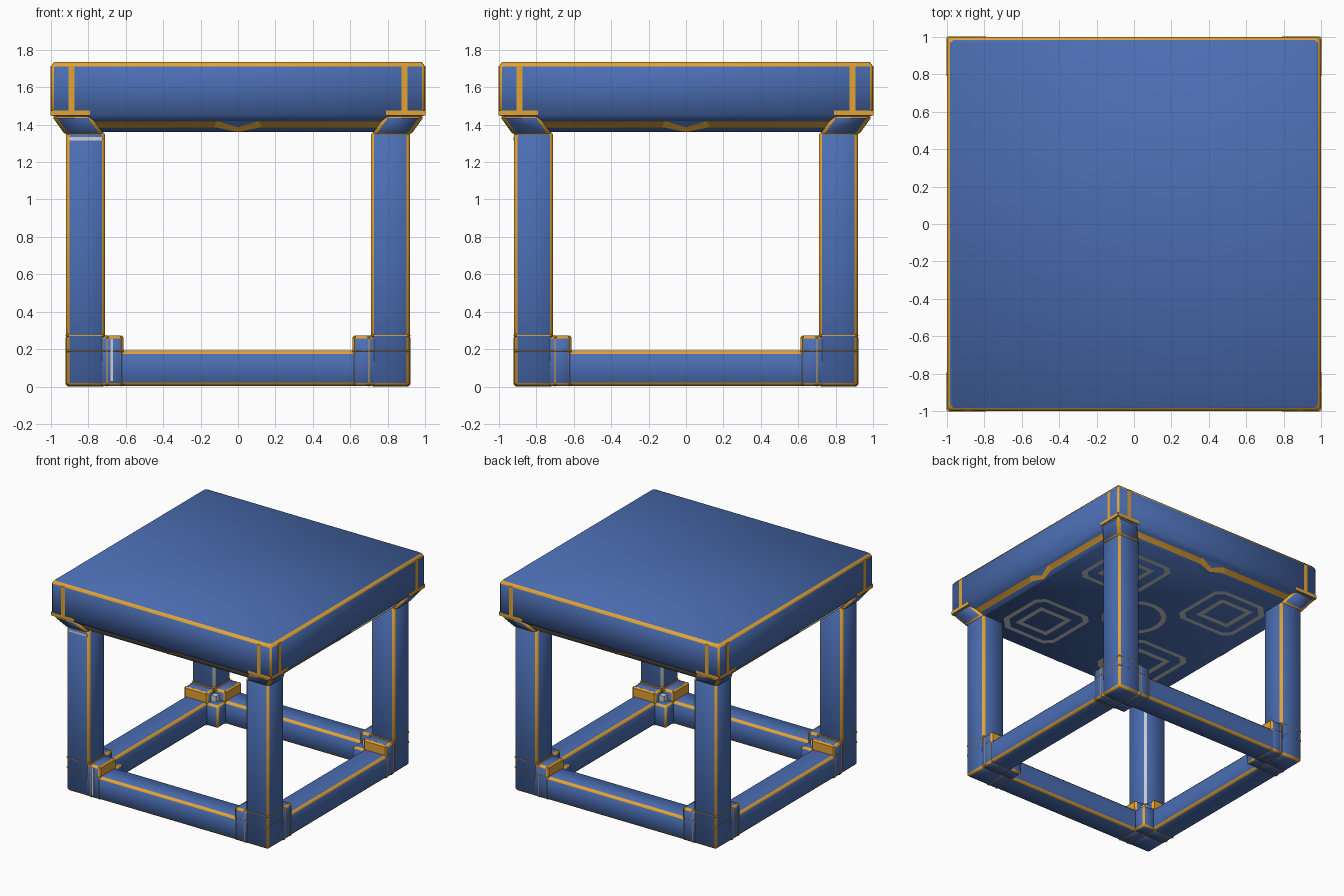
import bpy, bmesh, math
from mathutils import Vector

if "Cube" in bpy.data.objects:
    bpy.data.objects.remove(bpy.data.objects["Cube"])


def material(name, rgb):
    m = bpy.data.materials.new(name)
    m.diffuse_color = (*rgb, 1)
    m.use_nodes = True
    m.node_tree.nodes["Principled BSDF"].inputs["Base Color"].default_value = m.diffuse_color
    return m


MATS = [material("blue paint", (0.07, 0.155, 0.45)),
        material("orange trim", (0.77, 0.37, 0.035)),
        material("light grey", (0.60, 0.63, 0.64))]
BLUE, ORANGE, GREY = 0, 1, 2


def finish(bm, name, mirror=(False, False), smooth=False):
    me = bpy.data.meshes.new(name)
    bm.to_mesh(me)
    bm.free()
    for m in MATS:
        me.materials.append(m)
    if smooth:
        me.polygons.foreach_set("use_smooth", [True] * len(me.polygons))
        me.set_sharp_from_angle(angle=math.radians(58))
    ob = bpy.data.objects.new(name, me)
    bpy.context.collection.objects.link(ob)
    if any(mirror):
        mod = ob.modifiers.new("mirror", 'MIRROR')
        mod.use_axis = (mirror[0], mirror[1], False)
        mod.use_mirror_merge = False
    return ob


def hexa(bm, base, top, mat=BLUE, bevel=0.0, axis=None):
    """Block between two (x0,x1,y0,y1,z) rectangles; edges bevelled in orange."""
    part = bmesh.new()
    vs = [part.verts.new((x, y, z)) for x0, x1, y0, y1, z in (base, top)
          for x, y in ((x0, y0), (x1, y0), (x1, y1), (x0, y1))]
    for f in ((3, 2, 1, 0), (4, 5, 6, 7), (0, 1, 5, 4), (1, 2, 6, 5),
              (2, 3, 7, 6), (3, 0, 4, 7)):
        part.faces.new([vs[i] for i in f]).material_index = mat
    if bevel:
        edges = [e for e in part.edges if axis is None or
                 abs((e.verts[0].co - e.verts[1].co).normalized()[axis]) > 0.9]
        bmesh.ops.bevel(part, geom=edges, offset=bevel, segments=1,
                        affect='EDGES', material=ORANGE)
    tmp = bpy.data.meshes.new("tmp")
    part.to_mesh(tmp)
    part.free()
    bm.from_mesh(tmp)
    bpy.data.meshes.remove(tmp)


def box(bm, x0, x1, y0, y1, z0, z1, **kw):
    hexa(bm, (x0, x1, y0, y1, z0), (x0, x1, y0, y1, z1), **kw)


A, B, F = 0.71, 0.92, 0.612       # leg inner face, outer face, corner block reach
P = 0.002                         # how far the trim bands stand proud

# Table top: stacked square rings with narrow orange corner chamfers
bm = bmesh.new()
rings = [(0.90, 1.36), (0.922, 1.386), (0.952, 1.418), (1.0, 1.455),
         (1.0, 1.712), (0.983, 1.735)]
bands = [BLUE, ORANGE, BLUE, BLUE, ORANGE]
c = 0.015
loops = []
for h, z in rings:
    pts = [(h - c, -h), (h, c - h), (h, h - c), (h - c, h),
           (c - h, h), (-h, h - c), (-h, c - h), (c - h, -h)]
    loops.append([bm.verts.new((x, y, z)) for x, y in pts])
for k, (lo, hi) in enumerate(zip(loops, loops[1:])):
    for i in range(8):
        j = (i + 1) % 8
        f = bm.faces.new((lo[i], lo[j], hi[j], hi[i]))
        f.material_index = ORANGE if i % 2 == 0 else bands[k]
bm.faces.new(loops[0][::-1])
bm.faces.new(loops[-1])
finish(bm, "table_top", smooth=True)

# Orange corner strips on the sides of the top
bm = bmesh.new()
for s0, s1, z0, z1 in ((0.873, 0.906, 1.455, 1.715), (0.79, 0.998, 1.45, 1.477)):
    box(bm, s0, s1, 0.99, 1.0015, z0, z1, mat=ORANGE)
    box(bm, 0.99, 1.0015, s0, s1, z0, z1, mat=ORANGE)
finish(bm, "top_corner_trim", (True, True))

# V-shaped dip of the trim line in the middle of each lower edge
bm = bmesh.new()
for k in range(4):
    ang = k * math.pi / 2

    def pt(x, z):
        y = 0.90 + (z - 1.36) * 0.9 + 0.004
        return bm.verts.new((x * math.cos(ang) + y * math.sin(ang),
                             x * math.sin(ang) - y * math.cos(ang), z))
    bm.faces.new([pt(-0.11, 1.419), pt(0, 1.386), pt(0.11, 1.419)])
    for s in (1, -1):
        q = [pt(0, 1.361), pt(s * 0.13, 1.388), pt(s * 0.11, 1.419), pt(0, 1.386)]
        bm.faces.new(q if s > 0 else q[::-1]).material_index = ORANGE
finish(bm, "edge_notch_trim")

# Flared brackets joining legs to the top
bm = bmesh.new()
hexa(bm, (A, B, A, B, 1.34), (0.79, 1.0, 0.79, 1.0, 1.452), bevel=0.02)
finish(bm, "leg_brackets", (True, True), smooth=True)

# Legs: orange edges, light grey on the edge that faces the middle
bm = bmesh.new()
box(bm, A, B, A, B, 0.002, 1.365, bevel=0.018)
bm.normal_update()
for f in bm.faces:
    if f.normal.x < -0.6 and f.normal.y < -0.6:
        f.material_index = GREY
finish(bm, "legs", (True, True), smooth=True)

# Floor rails
bm = bmesh.new()
box(bm, -A - 0.02, A + 0.02, A + 0.001, B - 0.001, 0.003, 0.192, bevel=0.018, axis=0)
finish(bm, "front_back_rails", (False, True), smooth=True)
bm = bmesh.new()
box(bm, A + 0.001, B - 0.001, -A - 0.02, A + 0.02, 0.003, 0.192, bevel=0.018, axis=1)
finish(bm, "side_rails", (True, False), smooth=True)

# Stepped corner blocks between leg and rails
bm = bmesh.new()
box(bm, F, A + 0.03, A, B, 0.002, 0.272, bevel=0.016)
box(bm, A, B, F, A + 0.03, 0.002, 0.272, bevel=0.016)
box(bm, F, A + 0.03, F, A + 0.03, 0.004, 0.188, bevel=0.014)
box(bm, 0.665, A + 0.02, 0.665, A + 0.02, 0.15, 0.235, mat=GREY)
finish(bm, "corner_blocks", (True, True), smooth=True)

# Orange bands wrapped around the corner blocks
bm = bmesh.new()
lo, hi = A - P, B + P / 2
for s0, s1 in ((F - 0.001, F + 0.022), (0.686, 0.714)):
    box(bm, s0, s1, lo, hi, 0.0, 0.274, mat=ORANGE, bevel=0.012)
    box(bm, lo, hi, s0, s1, 0.0, 0.274, mat=ORANGE, bevel=0.012)
box(bm, lo, hi, lo, hi, 0.259, 0.287, mat=ORANGE, bevel=0.012)
box(bm, F - P, hi, lo, hi, 0.177, 0.203, mat=ORANGE, bevel=0.012)
box(bm, lo, hi, F - P, hi, 0.177, 0.203, mat=ORANGE, bevel=0.012)
finish(bm, "corner_bands", (True, True))

# Worn light grey marks on the front left leg and its foot
bm = bmesh.new()
box(bm, -0.90, -0.725, -B - P, -B + 0.005, 1.315, 1.335, mat=GREY)
box(bm, -0.683, -0.667, -B - P, -B + 0.005, 0.03, 0.255, mat=GREY)
finish(bm, "worn_marks")

# Light grey line pattern on the underside
ZP = 1.356


def outline(bm, pts, width):
    """Closed ribbon following a convex polygon, facing down."""
    n = len(pts)
    mid = sum((Vector(p) for p in pts), Vector((0, 0))) / n
    rows = []
    for p in map(Vector, pts):
        q = p + (mid - p).normalized() * width
        rows.append((bm.verts.new((*p, ZP)), bm.verts.new((*q, ZP))))
    for i in range(n):
        a, b = rows[i], rows[(i + 1) % n]
        f = bm.faces.new((a[0], a[1], b[1], b[0]))
        f.material_index = GREY
        f.normal_update()
        if f.normal.z > 0:
            f.normal_flip()


bm = bmesh.new()
outline(bm, [(0.22, 0.28), (0.22, 0.70), (0.28, 0.76), (0.66, 0.76),
             (0.76, 0.66), (0.76, 0.28), (0.70, 0.22), (0.28, 0.22)], 0.046)
outline(bm, [(0.34, 0.34), (0.34, 0.65), (0.65, 0.65), (0.65, 0.34)], 0.056)
finish(bm, "underside_panels", (True, True))
bm = bmesh.new()
outline(bm, [(0.25 * math.cos(i * math.pi / 16), 0.25 * math.sin(i * math.pi / 16))
             for i in range(32)], 0.042)
finish(bm, "underside_ring")
